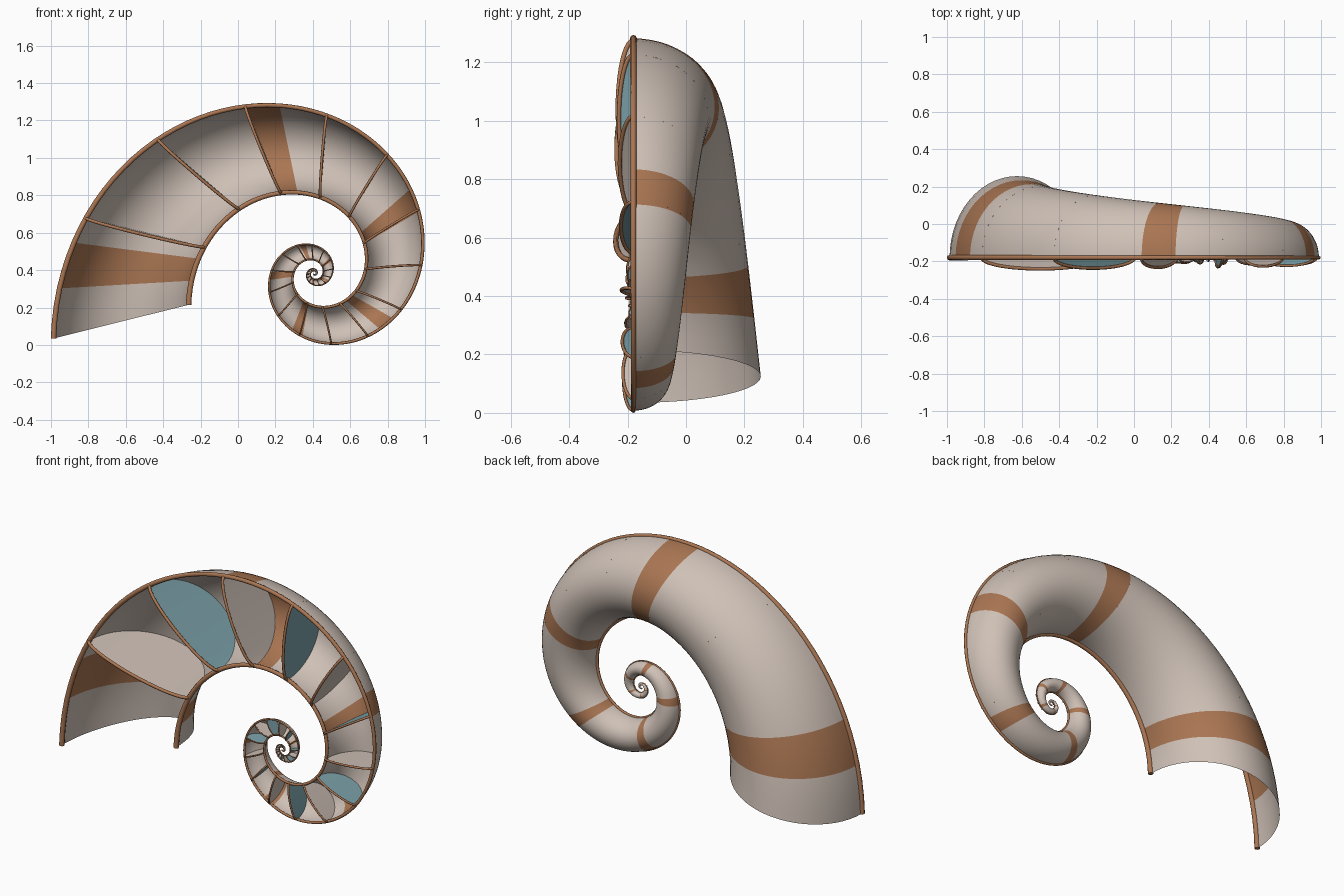
import bpy
import math
from mathutils import Vector

if "Cube" in bpy.data.objects:
    bpy.data.objects.remove(bpy.data.objects["Cube"], do_unlink=True)

# Spiral proportions
CX, CZ, FRONT_Y = 0.408, 0.382, -0.18
OUTER, INNER_RATIO = 1.437, 0.482
GROWTH = 0.279
MOUTH = 194.0
STEP, RINGS = 3.55, 304
DEPTH = 0.436
MID = OUTER * (1 + INNER_RATIO) / 2
HALF = OUTER * (1 - INNER_RATIO) / 2


def material(name, colour):
    mat = bpy.data.materials.new(name)
    mat.use_nodes = True
    mat.diffuse_color = (*colour, 1)
    mat.node_tree.nodes["Principled BSDF"].inputs["Base Color"].default_value = (*colour, 1)
    return mat


cream = material("cream", (0.62, 0.53, 0.47))
brown = material("brown", (0.40, 0.18, 0.085))
teal = material("teal", (0.20, 0.36, 0.40))


def scale_at(angle):
    return math.exp(GROWTH * math.radians(angle - MOUTH))


def spiral_point(angle, radius, depth=0.0, bow=0.0):
    """Point at a radius (mouth size) on the spiral; bow shifts it toward the mouth."""
    s, a = scale_at(angle), math.radians(angle)
    return Vector((CX + s * (radius * math.cos(a) - bow * math.sin(a)),
                   FRONT_Y + depth,
                   CZ + s * (radius * math.sin(a) + bow * math.cos(a))))


def select_only(obj):
    bpy.ops.object.select_all(action='DESELECT')
    obj.select_set(True)
    bpy.context.view_layer.objects.active = obj


def grid(name, point, nu, nv, mats, rule=lambda i: 0):
    """Smooth sheet from point(i, j); rule picks the material for each row."""
    verts = [point(i, j) for i in range(nu + 1) for j in range(nv + 1)]
    w = nv + 1
    faces = [(i * w + j, i * w + j + 1, (i + 1) * w + j + 1, (i + 1) * w + j)
             for i in range(nu) for j in range(nv)]
    mesh = bpy.data.meshes.new(name)
    mesh.from_pydata(verts, [], faces)
    for mat in mats:
        mesh.materials.append(mat)
    for k, poly in enumerate(mesh.polygons):
        poly.material_index = rule(k // nv)
        poly.use_smooth = True
    obj = bpy.data.objects.new(name, mesh)
    bpy.context.collection.objects.link(obj)
    return obj


def tube(name, points, radii, mat):
    """Round rod along points with a radius at each one, turned into a mesh."""
    curve = bpy.data.curves.new(name, 'CURVE')
    curve.dimensions = '3D'
    curve.bevel_depth = 1.0
    curve.bevel_resolution = 2
    curve.use_fill_caps = True
    spline = curve.splines.new('POLY')
    spline.points.add(len(points) - 1)
    for p, co, r in zip(spline.points, points, radii):
        p.co = (*co, 1)
        p.radius = r
    curve.materials.append(mat)
    obj = bpy.data.objects.new(name, curve)
    bpy.context.collection.objects.link(obj)
    select_only(obj)
    bpy.ops.object.convert(target='MESH')
    bpy.ops.object.shade_smooth_by_angle(angle=math.radians(50))


# Half-tube shell with brown bands
SIDES = 28


def shell_point(i, j):
    angle, a = MOUTH - i * STEP, math.pi * j / SIDES
    return spiral_point(angle, MID + HALF * math.cos(a),
                        DEPTH * scale_at(angle) * math.sin(a))


grid("shell", shell_point, RINGS, SIDES, [cream, brown],
     lambda i: 1 if 3 <= i % 20 < 6 else 0)

# Rims along both edges of the cut
angles = [MOUTH - i * STEP for i in range(RINGS + 1)]
for name, radius in (("outer_rim", OUTER), ("inner_rim", OUTER * INNER_RATIO)):
    tube(name, [spiral_point(a, radius) for a in angles],
         [0.0145 * math.sqrt(scale_at(a)) for a in angles], brown)

# Chamber walls, each with a rib along its bulging front edge
ACROSS, BACK = 20, 8
for n in range(32):
    angle = 166.4 - 27 * n
    s = scale_at(angle)

    def wall_point(i, j):
        a, v = math.pi * i / ACROSS, j / BACK
        front = -0.065 * math.sqrt(s) * math.sin(a)
        back = DEPTH * s * math.sin(a)
        return spiral_point(angle, MID + HALF * math.cos(a),
                            front + (back - front) * v,
                            0.015 * math.sin(a) * (1 - v))

    grid(f"chamber_wall_{n + 1}", wall_point, ACROSS, BACK, [teal if n % 2 else cream])
    tube(f"chamber_rib_{n + 1}", [wall_point(i, 0) for i in range(ACROSS + 1)],
         [0.0098 * math.sqrt(s)] * (ACROSS + 1), brown)
